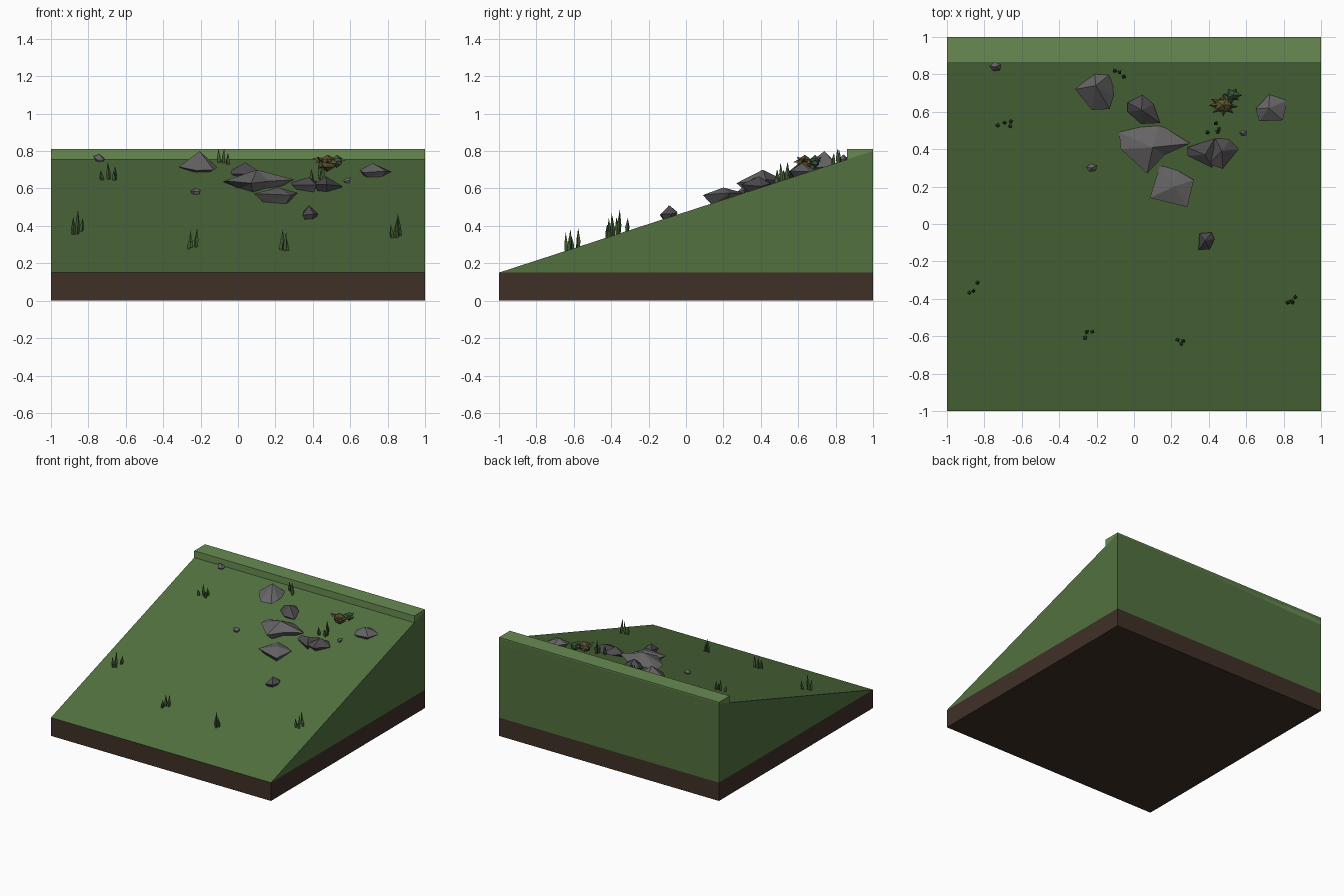
import bpy, bmesh, math, random
from mathutils import Vector, Matrix

if "Cube" in bpy.data.objects:
    bpy.data.objects.remove(bpy.data.objects["Cube"])

random.seed(4)

def material(name, rgb):
    m = bpy.data.materials.new(name)
    m.diffuse_color = (*rgb, 1)
    m.use_nodes = True
    m.node_tree.nodes["Principled BSDF"].inputs["Base Color"].default_value = m.diffuse_color
    return m

SOIL = material("soil", (0.05, 0.03, 0.02))
GRASS = material("grass", (0.085, 0.165, 0.05))
LIP = material("lip_grass", (0.14, 0.26, 0.085))
STONE = material("stone", (0.13, 0.125, 0.125))
DARK_STONE = material("dark_stone", (0.075, 0.07, 0.075))
BLADE = material("blade", (0.05, 0.10, 0.03))
LEAF = material("leaf_green", (0.05, 0.12, 0.055))
DRY = material("leaf_dry", (0.10, 0.085, 0.03))

def slope(y):
    return 0.15 + 0.325 * (y + 1)

def finish(name, bm, mat):
    bmesh.ops.recalc_face_normals(bm, faces=bm.faces[:])
    me = bpy.data.meshes.new(name)
    bm.to_mesh(me)
    bm.free()
    me.materials.append(mat)
    ob = bpy.data.objects.new(name, me)
    bpy.context.collection.objects.link(ob)
    return ob

def extrude_x(name, profile, mat):
    # closed (y, z) profile swept across the full width
    bm = bmesh.new()
    face = bm.faces.new([bm.verts.new((-1, y, z)) for y, z in profile])
    ext = bmesh.ops.extrude_face_region(bm, geom=[face])["geom"]
    bmesh.ops.translate(bm, vec=(2, 0, 0),
                        verts=[g for g in ext if isinstance(g, bmesh.types.BMVert)])
    return finish(name, bm, mat)

# Ground
extrude_x("soil_base", [(-1, 0), (1, 0), (1, 0.15), (-1, 0.15)], SOIL)
extrude_x("grass_slope", [(-1, 0.15), (1, 0.15), (1, 0.80)], GRASS)
extrude_x("top_lip", [(0.86, 0.75), (1, 0.75), (1, 0.81), (0.86, 0.81)], LIP)

def rock(name, outline, ring_z, peak, mat=STONE, depth=0.06):
    # irregular equator, a small off-centre shoulder, a peak and a buried underside
    bm = bmesh.new()
    n = len(outline)
    px, py, pz = peak
    ring = [bm.verts.new((x, y, ring_z + random.uniform(-0.012, 0.012) + 0.1 * (y - py)))
            for x, y in outline]
    top = bm.verts.new(peak)
    low = []
    for v in ring:
        x, y = px + (v.co.x - px) * 0.55, py + (v.co.y - py) * 0.55
        low.append(bm.verts.new((x, y, min(ring_z - depth * 0.6, slope(y) - 0.01))))
    for i in range(n):
        j = (i + 1) % n
        bm.faces.new((ring[i], ring[j], top))
        bm.faces.new((ring[i], low[i], low[j]))
        bm.faces.new((ring[i], low[j], ring[j]))
    bm.faces.new(low)
    return finish(name, bm, mat)

# Large rocks
rock("rock_upper_left", [(-.21, .815), (-.115, .81), (-.11, .68), (-.13, .615), (-.225, .61),
                         (-.315, .72)], 0.72, (-.205, .74, .80))
rock("rock_upper_middle", [(-.035, .65), (.045, .69), (.105, .64), (.14, .54), (.04, .535),
                           (-.035, .6)], 0.685, (.04, .61, .74), DARK_STONE)
rock("rock_centre", [(-.08, .49), (.03, .53), (.135, .535), (.30, .43), (.165, .37), (.07, .27),
                     (-.07, .4)], 0.635, (.1, .41, .70))
rock("rock_front", [(.14, .315), (.235, .285), (.32, .235), (.285, .09), (.085, .14)],
     0.57, (.215, .2, .605))
rock("rock_right_a", [(.285, .41), (.38, .44), (.43, .455), (.42, .3), (.285, .365)],
     0.62, (.38, .37, .66), DARK_STONE)
rock("rock_right_b", [(.43, .465), (.51, .45), (.56, .4), (.475, .295), (.4, .32)],
     0.62, (.47, .39, .665), DARK_STONE)
rock("rock_far_right", [(.725, .695), (.82, .66), (.795, .555), (.67, .55), (.65, .615)],
     0.69, (.72, .62, .735))
rock("rock_low", [(.35, -.05), (.415, -.045), (.43, -.08), (.405, -.135), (.345, -.14)],
     0.465, (.38, -.09, .51), DARK_STONE)

# Pebbles
for k, (x, y, r, z) in enumerate([(-.74, .84, .032, .765), (-.225, .30, .03, .588),
                                  (.585, .485, .021, .645)]):
    pts = [(x + r * math.cos(a), y + 0.8 * r * math.sin(a))
           for a in (math.tau * i / 5 + 0.5 for i in range(5))]
    rock(f"pebble_{k + 1}", pts, z, (x, y, z + r * 0.55), depth=r * 1.5)

def spike(bm, base, tip, r, sides=4):
    # tapered blade with a kink at mid height
    base, tip = Vector(base), Vector(tip)
    rings = []
    for t, s in ((0, 0.8), (0.4, 1.0)):
        c = base.lerp(tip, t)
        rings.append([bm.verts.new(c + Vector((r * s * math.cos(a), r * s * math.sin(a), 0)))
                      for a in (math.tau * i / sides + base.x * 9 for i in range(sides))])
    end = bm.verts.new(tip)
    for i in range(sides):
        j = (i + 1) % sides
        bm.faces.new((rings[0][i], rings[0][j], rings[1][j], rings[1][i]))
        bm.faces.new((rings[1][i], rings[1][j], end))
    bm.faces.new(rings[0])

# Grass tufts: blades as (x, y, height)
tufts = [
    [(-.10, .82, .07), (-.08, .812, .075), (-.055, .785, .06)],
    [(-.725, .53, .05), (-.69, .54, .09), (-.66, .55, .065), (-.66, .525, .05)],
    [(-.88, -.365, .09), (-.86, -.36, .13), (-.84, -.315, .07)],
    [(-.265, -.605, .07), (-.25, -.58, .09), (-.225, -.575, .10)],
    [(.23, -.62, .11), (.25, -.64, .10), (.265, -.625, .07)],
    [(.825, -.42, .07), (.84, -.41, .10), (.865, -.39, .12), (.85, -.42, .06)],
    [(.395, .49, .07), (.44, .535, .09), (.455, .51, .10), (.45, .495, .06)],
]
for k, blades in enumerate(tufts):
    bm = bmesh.new()
    for x, y, h in blades:
        z = slope(y)
        spike(bm, (x, y, z - 0.01),
              (x + random.uniform(-.012, .012), y + random.uniform(-.008, .008), z + h), 0.012)
    finish(f"grass_tuft_{k + 1}", bm, BLADE)

def bush(name, centre, size, leaves, mat):
    # faceted core with short pointed leaves radiating outwards
    bm = bmesh.new()
    c = Vector(centre)
    bmesh.ops.create_icosphere(bm, subdivisions=1, radius=1,
                               matrix=Matrix.Translation(c) @ Matrix.Diagonal((*size, 1)))
    for i in range(leaves):
        a = math.tau * i / leaves + random.uniform(-.2, .2)
        d = Vector((math.cos(a) * size[0], math.sin(a) * size[1], 0))
        side = Vector((-math.sin(a), math.cos(a), 0)) * 0.018
        up = Vector((0, 0, size[2]))
        lift = random.uniform(-0.1, 0.8)
        root = [bm.verts.new(c + d * 0.6 + o) for o in (side, -side, up * 0.6)]
        tip = bm.verts.new(c + d * 1.45 + up * lift)
        bm.faces.new(root)
        for p, q in ((0, 1), (1, 2), (2, 0)):
            bm.faces.new((root[p], root[q], tip))
    finish(name, bm, mat)

# Bush
bush("bush_dry", (.478, .635, .735), (.055, .042, .045), 8, DRY)
bush("bush_green", (.528, .69, .745), (.034, .026, .035), 6, LEAF)
